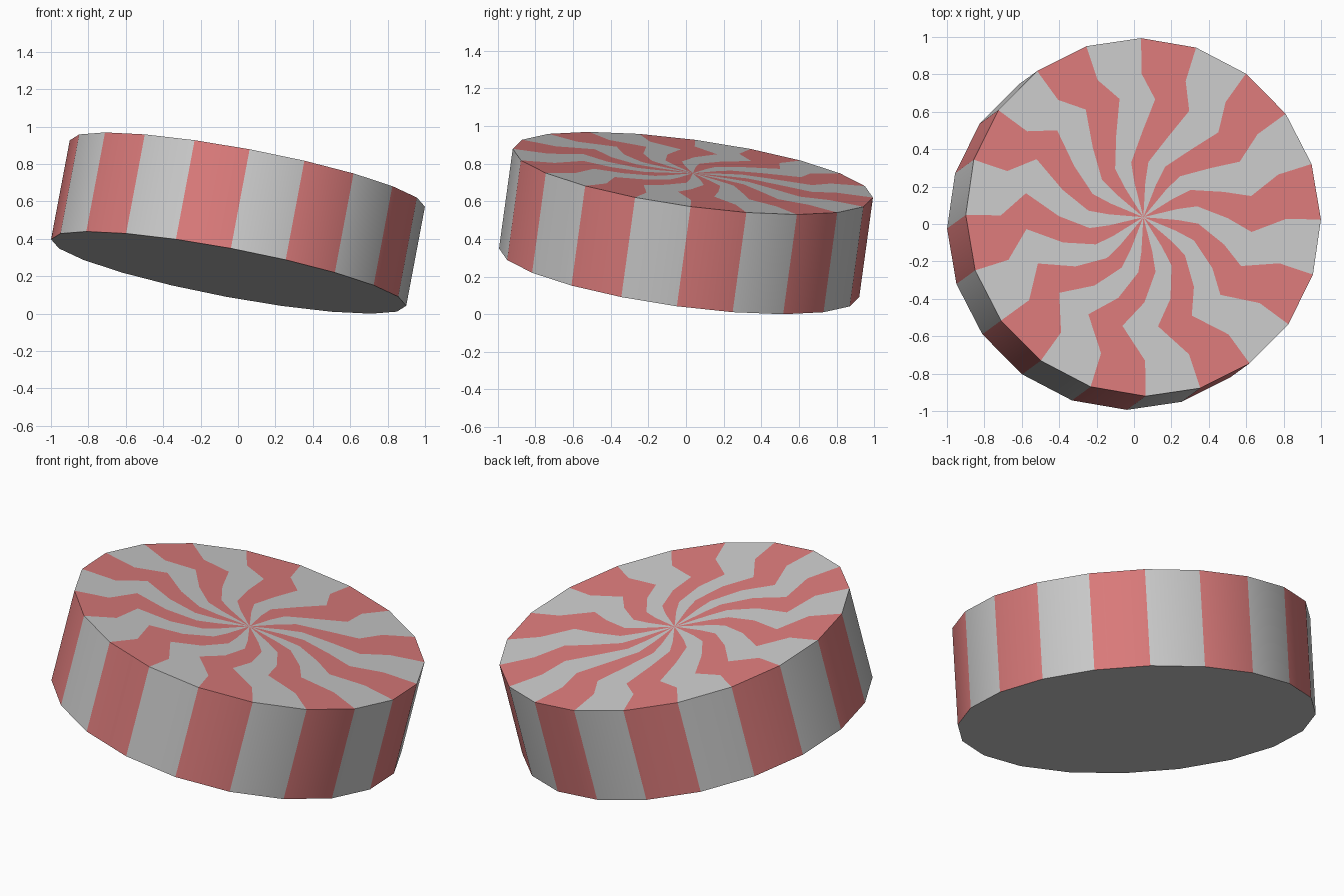
import bpy, bmesh
from math import radians, cos, sin
from mathutils import Vector

if "Cube" in bpy.data.objects:
    bpy.data.objects.remove(bpy.data.objects["Cube"])

SIDES = 20
RADIUS, LENGTH = 0.966, 0.544
AXIS = Vector((0.1, 0.073, 0.53)).normalized()
TILT = Vector((0, 0, 1)).rotation_difference(AXIS)
# swirl rings on the top: radius, twist in degrees, sideways shift
RINGS = [(RADIUS, 0, 0), (0.775, 0, 0), (0.62, -9, 0.035),
         (0.46, 0, 0), (0.30, 12, 0), (0.19, 14, 0)]

bm = bmesh.new()


def ring(r, twist, shift, z):
    pts = []
    for i in range(SIDES):
        a = radians(360 * i / SIDES + twist)
        pts.append(bm.verts.new((r * cos(a) - shift * 0.7, r * sin(a) + shift * 0.7, z)))
    return pts


# rings from the bottom edge up to the top edge, then inwards
loops = [ring(RADIUS, 0, 0, -LENGTH / 2)]
loops += [ring(*p, LENGTH / 2) for p in RINGS]
hub = bm.verts.new((0, 0, LENGTH / 2))

# every second segment is a red stripe running up the wall and into the swirl
for i in range(SIDES):
    j = (i + 1) % SIDES
    faces = [bm.faces.new((a[i], a[j], b[j], b[i])) for a, b in zip(loops, loops[1:])]
    faces.append(bm.faces.new((loops[-1][i], loops[-1][j], hub)))
    for f in faces:
        f.material_index = 1 - i % 2

# plain underside
bm.faces.new(loops[0][::-1])

mesh = bpy.data.meshes.new("striped_disc")
bm.to_mesh(mesh)
bm.free()

red = bpy.data.materials.new("stripe_red")
red.diffuse_color = (0.72, 0.2, 0.2, 1)
red.use_nodes = True
red.node_tree.nodes["Principled BSDF"].inputs["Base Color"].default_value = red.diffuse_color
mesh.materials.append(None)
mesh.materials.append(red)

# tilt the disc and rest its lowest edge on the ground
mesh.transform(TILT.to_matrix().to_4x4())
low = min(v.co.z for v in mesh.vertices)
for v in mesh.vertices:
    v.co.z -= low

disc = bpy.data.objects.new("striped_disc", mesh)
bpy.context.collection.objects.link(disc)
bpy.context.view_layer.objects.active = disc
disc.select_set(True)
bpy.ops.object.shade_smooth_by_angle(angle=radians(30))
